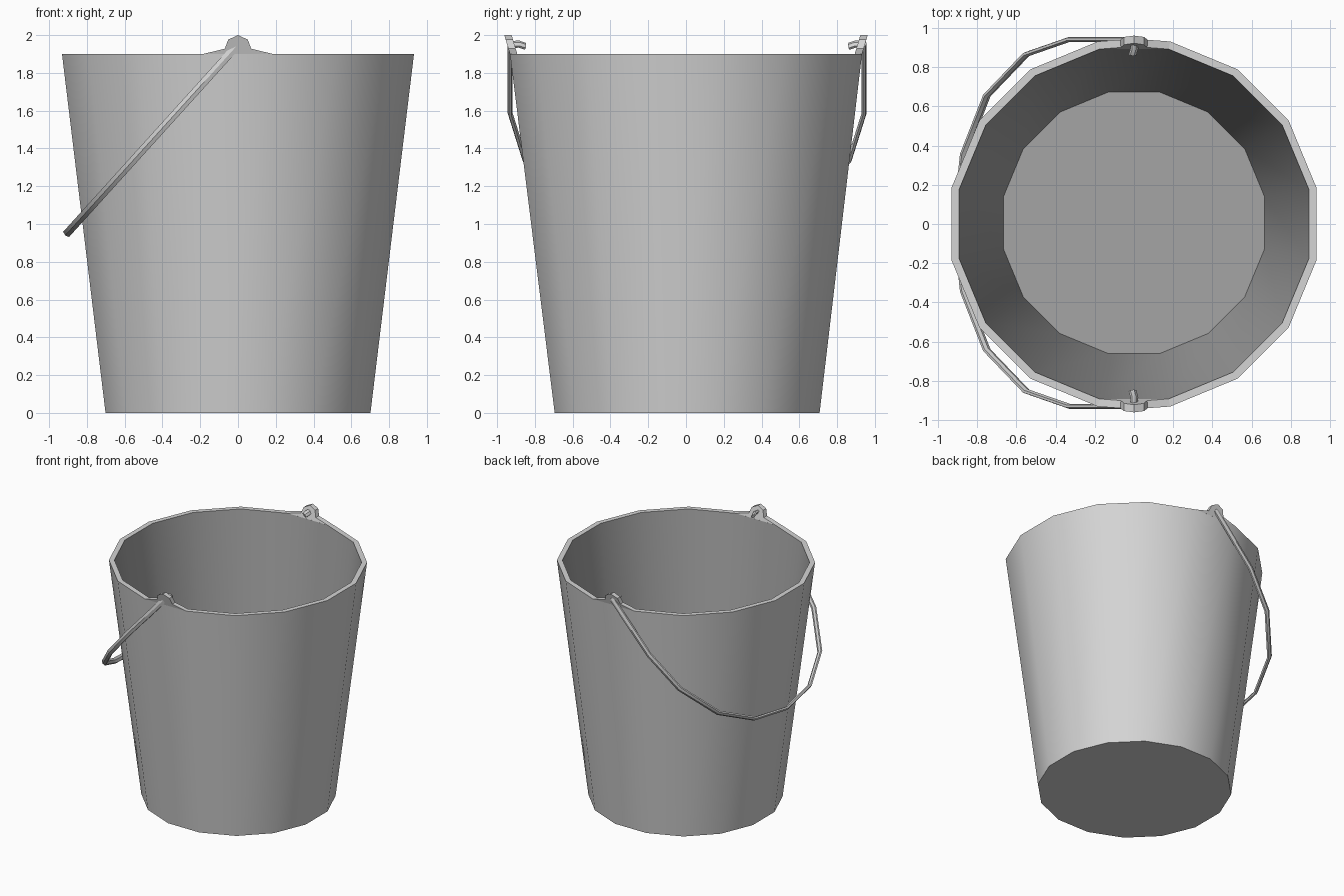
import bpy, bmesh, math
from mathutils import Vector

if "Cube" in bpy.data.objects:
    bpy.data.objects.remove(bpy.data.objects["Cube"])


def material(name, v):
    m = bpy.data.materials.new(name)
    m.diffuse_color = (v, v, v, 1)
    m.use_nodes = True
    m.node_tree.nodes["Principled BSDF"].inputs["Base Color"].default_value = m.diffuse_color
    return m


METAL = material("light grey metal", 0.66)
INNER = material("dark grey interior", 0.376)


def finish(bm, name, mats):
    bmesh.ops.recalc_face_normals(bm, faces=bm.faces)
    me = bpy.data.meshes.new(name)
    bm.to_mesh(me)
    bm.free()
    for m in mats:
        me.materials.append(m)
    ob = bpy.data.objects.new(name, me)
    bpy.context.collection.objects.link(ob)
    bpy.ops.object.select_all(action='DESELECT')
    ob.select_set(True)
    bpy.context.view_layer.objects.active = ob
    bpy.ops.object.shade_smooth_by_angle(angle=math.radians(30))
    return ob


def bridge(bm, a, b):
    n = len(a)
    return [bm.faces.new((a[i], a[(i + 1) % n], b[(i + 1) % n], b[i])) for i in range(n)]


# Bucket body: tapered 16-sided shell with a thick wall and floor
SIDES = 16
bm = bmesh.new()
rings = []
for r, z, dy in ((0.715, 0, 0.006), (0.95, 1.9, 0), (0.91, 1.9, 0), (0.68, 0.03, 0.006)):
    rings.append([bm.verts.new((r * math.cos((i + 0.5) * math.tau / SIDES),
                                r * math.sin((i + 0.5) * math.tau / SIDES) + dy, z))
                  for i in range(SIDES)])
bm.faces.new(rings[0])
bridge(bm, rings[0], rings[1])
bridge(bm, rings[1], rings[2])
inside = bridge(bm, rings[2], rings[3]) + [bm.faces.new(rings[3])]
for f in inside:
    f.material_index = 1
finish(bm, "bucket_body", [METAL, INNER])

# Ears: small lugs rising from the rim and leaning outward
half = [(-0.185, 1.9), (-0.07, 1.928), (-0.052, 1.976)]
outline = half + [(0, 2.0)] + [(-x, z) for x, z in reversed(half)]
for side, name in ((-1, "front_ear"), (1, "back_ear")):
    bm = bmesh.new()
    outer = [bm.verts.new((x, side * (0.932 + 0.3 * (z - 1.9)), z)) for x, z in outline]
    inner = [bm.verts.new((x * 0.96, side * (0.893 + 0.3 * (z - 1.9)), z)) for x, z in outline]
    bm.faces.new(outer)
    bm.faces.new(inner)
    bridge(bm, outer, inner)
    finish(bm, name, [METAL])

# Handle: thin bail in a tilted plane, hooked through both ears
along = Vector((-0.671, 0, -0.741))
normal = Vector((0.741, 0, -0.671))
pivot = Vector((0, 0.006, 1.95))
arm = [(0.012, 0.857), (-0.003, 0.89), (0, 0.937), (0.49, 0.937),
       (0.82, 0.86), (1.12, 0.65), (1.295, 0.35)]
path = [Vector((s, -y)) for s, y in arm] + [Vector((1.35, 0))]
path += [Vector((s, y)) for s, y in reversed(arm)]

bm = bmesh.new()
loops = []
for i, p in enumerate(path):
    t0 = (p - path[max(i - 1, 0)]).normalized()
    t1 = (path[min(i + 1, len(path) - 1)] - p).normalized()
    t = (t0 + t1).normalized()
    ref = t0 if i else t1
    side = Vector((t.y, -t.x)) / max(t.dot(ref), 0.5)
    loop = []
    for k in range(6):
        a = k * math.tau / 6
        q = p + side * (0.013 * math.cos(a))
        loop.append(bm.verts.new(pivot + along * q.x + Vector((0, q.y, 0))
                                 + normal * (0.024 * math.sin(a))))
    loops.append(loop)
for a, b in zip(loops, loops[1:]):
    bridge(bm, a, b)
bm.faces.new(loops[0])
bm.faces.new(loops[-1])
finish(bm, "handle", [METAL])
